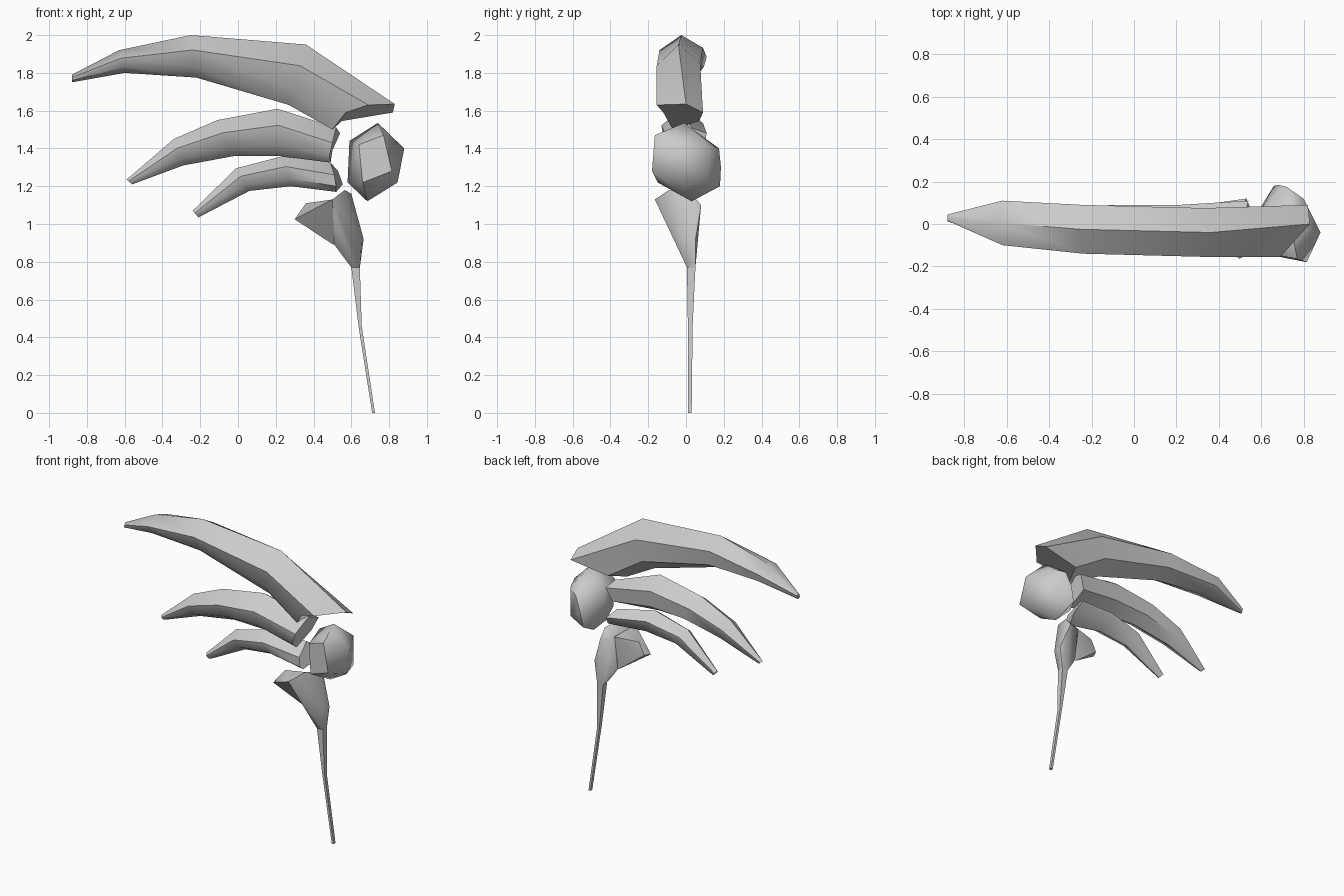
import bpy, bmesh, math


def finish(name, bm, angle=50):
    bmesh.ops.recalc_face_normals(bm, faces=bm.faces)
    mesh = bpy.data.meshes.new(name)
    bm.to_mesh(mesh)
    bm.free()
    ob = bpy.data.objects.new(name, mesh)
    bpy.context.collection.objects.link(ob)
    bpy.ops.object.select_all(action='DESELECT')
    ob.select_set(True)
    bpy.context.view_layer.objects.active = ob
    bpy.ops.object.shade_smooth_by_angle(angle=math.radians(angle))
    return ob


def loft(bm, rings):
    loops = [[bm.verts.new(p) for p in r] for r in rings]
    n = len(loops[0])
    for a, b in zip(loops, loops[1:]):
        for i in range(n):
            j = (i + 1) % n
            bm.faces.new((a[i], a[j], b[j], b[i]))
    bm.faces.new(loops[0])
    bm.faces.new(loops[-1][::-1])


def hull(bm, points):
    verts = [bm.verts.new(p) for p in points]
    res = bmesh.ops.convex_hull(bm, input=verts)
    bmesh.ops.delete(bm, geom=[v for v in res['geom_interior']
                               if isinstance(v, bmesh.types.BMVert)], context='VERTS')


def ring(xt, zt, xb, zb, y0, y1):
    """Six-sided section between a top and a bottom outline point."""
    mid = (y0 + y1) / 2
    shape = [(0, mid), (.35, y0), (.75, y0 * .8), (1, mid), (.75, y1 * .85), (.3, y1)]
    return [(xt + (xb - xt) * t, y, zt + (zb - zt) * t) for t, y in shape]


def finger(name, sections, base):
    bm = bmesh.new()
    loft(bm, [ring(*s) for s in sections] + [base])
    return finish(name, bm)


# Long upper finger
finger("upper_finger",
       [(-.88, 1.79, -.88, 1.75, .015, .045),
        (-.63, 1.92, -.60, 1.80, -.10, .11),
        (-.25, 2.00, -.22, 1.775, -.14, .09),
        (.36, 1.95, .27, 1.63, -.155, .075)],
       [(.83, .0, 1.635), (.69, -.155, 1.63), (.57, -.12, 1.59),
        (.50, -.07, 1.50), (.55, .07, 1.545), (.82, .09, 1.59)])

# Middle finger
finger("middle_finger",
       [(-.59, 1.235, -.56, 1.21, -.01, .02),
        (-.34, 1.45, -.29, 1.31, -.08, .08),
        (-.11, 1.55, -.02, 1.36, -.11, .09),
        (.21, 1.61, .22, 1.36, -.13, .09)],
       [(.52, .03, 1.51), (.50, -.09, 1.43), (.485, -.10, 1.36),
        (.49, -.06, 1.325), (.50, .09, 1.39), (.54, .11, 1.48)])

# Lower finger
finger("lower_finger",
       [(-.24, 1.07, -.21, 1.035, -.02, .02),
        (-.01, 1.295, .06, 1.175, -.07, .06),
        (.24, 1.36, .28, 1.20, -.09, .08)],
       [(.49, .05, 1.325), (.51, -.06, 1.26), (.52, -.07, 1.20),
        (.52, -.03, 1.17), (.555, .06, 1.21), (.53, .12, 1.28)])

# Rounded joint
bm = bmesh.new()
hull(bm, [(.74, -.01, 1.535), (.88, -.04, 1.40), (.845, -.02, 1.22), (.685, .03, 1.12),
          (.58, .05, 1.22), (.59, .05, 1.44), (.815, -.18, 1.28), (.77, -.165, 1.47),
          (.68, .185, 1.30), (.72, .175, 1.40), (.66, .18, 1.20), (.64, -.14, 1.42),
          (.66, -.15, 1.22), (.80, .12, 1.42), (.80, .12, 1.22)])
finish("joint", bm)

# Thin stem rising into the wide palm
bm = bmesh.new()
rings = []
for x0, x1, y0, y1, z in [(.71, .725, .01, .03, 0), (.638, .655, .01, .035, .46),
                          (.60, .645, .005, .05, .77)]:
    rings.append([(x0, y0, z), (x1, y0, z), (x1, y1, z), (x0, y1, z)])
loft(bm, rings)
finish("stem", bm)

bm = bmesh.new()
hull(bm, rings[-1] + [(.50, -.165, 1.13), (.565, -.09, 1.18), (.60, .03, 1.16),
                      (.60, .08, 1.10), (.52, .06, 1.10), (.665, .05, .92),
                      (.655, -.02, .92), (.51, .01, .89)])
finish("palm", bm)

# Side stub on the palm
bm = bmesh.new()
hull(bm, [(.30, -.045, 1.025), (.36, .0, 1.11), (.50, -.165, 1.13), (.52, .04, 1.12),
          (.505, .015, .89), (.58, .0, .95), (.32, .0, 1.03)])
finish("palm_stub", bm)
